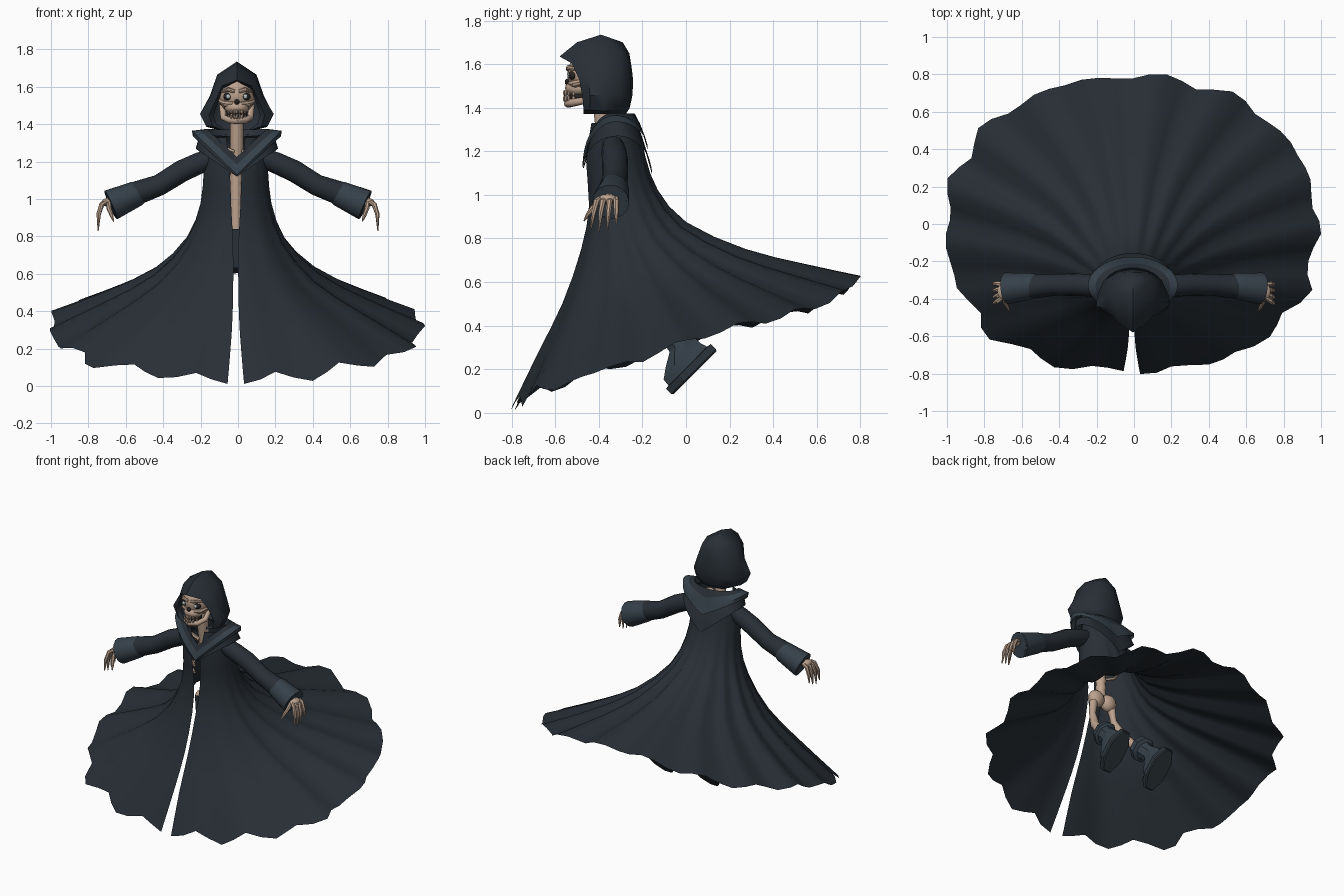
import bpy, bmesh, random
from math import sin, cos, pi, asin
from mathutils import Vector, Matrix

random.seed(4)

def mat(name, c):
    m = bpy.data.materials.new(name)
    m.diffuse_color = (*c, 1)
    return m

CLOTH = mat("dark_cloth", (.021, .028, .036))
TRIM = mat("slate_trim", (.036, .052, .068))
BONE = mat("bone", (.50, .36, .27))
DARK = mat("hollow", (.02, .016, .016))
EYE = mat("eye", (.45, .55, .55))
SOLE = mat("sole", (.025, .034, .042))

def finish(name, bm, m, angle=40):
    bmesh.ops.recalc_face_normals(bm, faces=bm.faces[:])
    me = bpy.data.meshes.new(name)
    bm.to_mesh(me)
    bm.free()
    ob = bpy.data.objects.new(name, me)
    bpy.context.collection.objects.link(ob)
    me.materials.append(m)
    bpy.ops.object.select_all(action='DESELECT')
    ob.select_set(True)
    bpy.context.view_layer.objects.active = ob
    bpy.ops.object.shade_smooth_by_angle(angle=angle * pi / 180)
    return ob

def loft(name, rings, m, closed=True, caps=False, angle=40):
    bm = bmesh.new()
    rows = [[bm.verts.new(p) for p in r] for r in rings]
    n = len(rows[0])
    for a, b in zip(rows, rows[1:]):
        for i in range(n if closed else n - 1):
            j = (i + 1) % n
            bm.faces.new((a[i], a[j], b[j], b[i]))
    if caps:
        bm.faces.new(rows[0])
        bm.faces.new(rows[-1])
    bmesh.ops.remove_doubles(bm, verts=bm.verts[:], dist=1e-4)
    return finish(name, bm, m, angle)

def tube(name, pts, radii, m, n=10, caps=True):
    pts = [Vector(p) for p in pts]
    rings = []
    for i, p in enumerate(pts):
        t = pts[min(i + 1, len(pts) - 1)] - pts[max(i - 1, 0)]
        q = t.to_track_quat('Z', 'Y')
        rings.append([p + q @ Vector((cos(2*pi*k/n), sin(2*pi*k/n), 0)) * radii[i] for k in range(n)])
    return loft(name, rings, m, caps=caps)

def ball(name, c, r, m, seg=16):
    bm = bmesh.new()
    bmesh.ops.create_uvsphere(bm, u_segments=seg, v_segments=seg // 2 + 2, radius=1,
                              matrix=Matrix.Translation(c) @ Matrix.Diagonal((*r, 1)))
    return finish(name, bm, m)

# Robe: tilted rings (front y,z / side x,z / back y,z / half gap), slit at front
RINGS = [(-.44, 1.33, .15, 1.33, -.22, 1.33, .05), (-.46, 1.15, .172, 1.15, -.185, 1.17, .032),
         (-.445, .95, .19, .97, -.13, 1.02, .024), (-.48, .75, .265, .775, 0, .87, .014),
         (-.565, .50, .44, .595, .27, .745, .014), (-.67, .28, .70, .455, .54, .675, .022),
         (-.80, .0, 1.01, .315, .81, .615, .045)]
COLS = 68
rows = []
for k, (yf, zf, sx, zs, yb, zb, gap) in enumerate(RINGS):
    g = asin(gap / sx)
    row = []
    for i in range(COLS + 1):
        a = g + (2*pi - 2*g) * i / COLS
        s, c = sin(a), cos(a)
        w = sin(2*a)**2 * (k / 6)**2
        r = 1 + .003 * k * sin(13 * a) + (.075 * w if c > 0 else .02 * w)
        droop = .055 * w if c < 0 else 0
        flutter = .004 * k * sin(17 * a + 1) if c < .7 else 0
        row.append(Vector((sx * s * r - .012, (yf + yb)/2 - (yb - yf)/2 * c * r,
                           zs - c*(zb - zf)/2 + c*c*((zf + zb)/2 - zs) - droop + flutter)))
    rows.append(row)
# Ragged hem, stronger at the front
for i in range(COLS + 1):
    c = cos(2*pi*i/COLS)
    j = (0, .13, .26, .12)[i % 4] + random.uniform(0, .08)
    j = .04 if i in (0, COLS) else j * (.85 if c > .3 else .4)
    rows[-1][i] = rows[-1][i].lerp(rows[-2][i], j)
# Rounded rows between the main rings
fine = []
for k in range(len(rows) - 1):
    q = [rows[max(k - 1, 0)], rows[k], rows[k + 1], rows[min(k + 2, len(rows) - 1)]]
    fine += [rows[k], [((b + c) * 9 - a - d) / 16 for a, b, c, d in zip(*q)]]
loft("robe", fine + [rows[-1]], CLOTH, closed=False, angle=60)

# Collar: dark cape with V points front and back, lighter band on top
def v_ring(rx, yf, yb, zs, zf, zb, n=36):
    out = []
    for i in range(n):
        s, c = sin(2*pi*i/n), cos(2*pi*i/n)
        out.append((rx*s - .006, (yf + yb)/2 - (yb - yf)/2*c, zs + ((zf if c > 0 else zb) - zs)*(1 - abs(s))))
    return out
loft("shoulder_cape", [v_ring(.15, -.425, -.255, 1.35, 1.21, 1.34),
                       v_ring(.20, -.455, -.205, 1.34, 1.165, 1.27),
                       v_ring(.22, -.47, -.155, 1.27, 1.12, 1.09)], CLOTH)
loft("collar_lining", [v_ring(.14, -.42, -.26, 1.34, 1.21, 1.33), v_ring(.16, -.44, -.235, 1.375, 1.225, 1.372),
                       v_ring(.20, -.457, -.21, 1.37, 1.185, 1.32)], CLOTH)
loft("collar_band", [v_ring(.20, -.457, -.21, 1.37, 1.185, 1.32),
                     v_ring(.24, -.475, -.18, 1.365, 1.13, 1.22),
                     v_ring(.235, -.47, -.175, 1.335, 1.12, 1.21)], TRIM)

# Hood: arches from the face opening to the back (half outline mirrored)
def arch(half):
    return [(-x - .006, y, z) for x, y, z in half[:0:-1]] + [(x - .006, y, z) for x, y, z in half]
HOOD = [
    [(0, -.54, 1.63), (.075, -.50, 1.59), (.10, -.46, 1.52), (.125, -.45, 1.45), (.11, -.45, 1.40), (.07, -.45, 1.375)],
    [(0, -.58, 1.635), (.08, -.525, 1.605), (.112, -.49, 1.53), (.15, -.475, 1.45), (.13, -.47, 1.39), (.08, -.47, 1.37)],
    [(0, -.50, 1.70), (.095, -.47, 1.65), (.14, -.45, 1.55), (.197, -.44, 1.455), (.165, -.44, 1.39), (.10, -.44, 1.37)],
    [(0, -.39, 1.735), (.105, -.38, 1.665), (.145, -.38, 1.55), (.19, -.38, 1.46), (.16, -.38, 1.385), (.10, -.38, 1.37)],
    [(0, -.29, 1.70), (.085, -.295, 1.65), (.125, -.30, 1.55), (.155, -.30, 1.46), (.13, -.30, 1.39), (.08, -.29, 1.37)],
    [(0, -.26, 1.65), (.045, -.26, 1.61), (.07, -.253, 1.54), (.08, -.253, 1.46), (.065, -.26, 1.40), (.035, -.275, 1.372)],
    [(0, -.26, 1.65), (0, -.25, 1.59), (0, -.243, 1.53), (0, -.245, 1.46), (0, -.258, 1.40), (0, -.275, 1.372)]]
loft("hood", [arch(h) for h in HOOD], CLOTH, closed=False, angle=45)

# Skull
ball("cranium", (-.006, -.43, 1.555), (.10, .115, .105), BONE, 20)
ball("upper_jaw", (-.006, -.49, 1.49), (.066, .065, .042), BONE)
ball("mouth_hollow", (-.006, -.49, 1.45), (.055, .055, .03), DARK)
ball("nose_hollow", (-.006, -.543, 1.518), (.014, .013, .016), DARK, 8)
tube("jaw", [(-.085, -.42, 1.50), (-.077, -.46, 1.435), (-.045, -.52, 1.422), (-.006, -.54, 1.42),
             (.04, -.52, 1.422), (.065, -.46, 1.435), (.073, -.42, 1.50)], [.016, .018, .018, .02, .018, .018, .016], BONE)
for s in (-1, 1):
    ball("eye_socket", (s*.046 - .006, -.518, 1.548), (.027, .022, .021), DARK)
    ball("eye", (s*.046 - .006, -.535, 1.548), (.012, .009, .012), EYE, 8)
    tube("cheekbone", [(s*.02 - .006, -.53, 1.508), (s*.06 - .006, -.51, 1.51), (s*.09 - .006, -.45, 1.525)], [.014, .018, .012], BONE, 8)
    tube("brow", [(s*.01 - .006, -.54, 1.575), (s*.045 - .006, -.54, 1.585), (s*.09 - .006, -.48, 1.572)], [.01, .012, .006], BONE, 8)
for i in range(-3, 4):
    y = -.556 + .0045 * i * i
    for z in (1.467, 1.441):
        ball("tooth", (i*.0145 - .006, y, z), (.008, .009, .014), BONE, 6)

# Spine, ribs, shoulder bones and pelvis
tube("neck", [(-.006, -.36, 1.16), (-.006, -.38, 1.30), (-.006, -.40, 1.47)], [.035, .036, .036], BONE)
tube("spine", [(-.01, -.345, .80 + i*.026) for i in range(15)], [.036, .030] * 7 + [.036], BONE)
for s in (-1, 1):
    tube("collarbone", [(s*.02, -.41, 1.25), (s*.09, -.41, 1.28), (s*.15, -.34, 1.27)], [.012]*3, BONE, 6)
    for i in range(4):
        z = 1.02 + i*.05
        tube("rib", [(s*.03, -.28, z + .03), (s*.12, -.28, z + .02), (s*.13, -.35, z), (s*.05, -.42, z - .01)], [.01]*4, BONE, 6)
    ball("pelvis", (s*.05, -.32, .79), (.06, .045, .06), BONE, 12)
loft("waist_cloth", [[(-.06, -.40, .84), (.05, -.40, .84)], [(-.035, -.415, .63), (.02, -.415, .63)]], CLOTH, closed=False)

for s in (-1, 1):
    # Sleeve, turned cuff and arm bone
    tube("sleeve", [(s*.12, -.335, 1.225), (s*.20, -.33, 1.195), (s*.30, -.325, 1.15), (s*.42, -.325, 1.075), (s*.56, -.335, 1.025)],
         [.05, .058, .06, .058, .066], CLOTH, 14, False)
    tube("cuff", [(s*.525, -.33, 1.037), (s*.54, -.33, 1.03), (s*.68, -.345, .968), (s*.682, -.345, .967), (s*.58, -.335, 1.01)],
         [.062, .069, .085, .073, .055], TRIM, 14, False)
    tube("forearm", [(s*.45, -.33, 1.065), (s*.70, -.355, .985)], [.02, .022], BONE, 8)
    ball("palm", (s*.70, -.36, .982), (.032, .045, .022), BONE, 10)
    # Clawed fingers and thumb
    for i, (yt, zt) in enumerate([(-.435, .845), (-.40, .83), (-.36, .84), (-.32, .865)]):
        y0 = -.395 + i*.025
        tube("finger", [(s*.705, y0, .985), (s*.728, y0*.6 + yt*.4, .972), (s*.745, y0*.3 + yt*.7, .92), (s*.748, yt, zt)],
             [.012, .014, .012, .003], BONE, 7)
    tube("thumb", [(s*.69, -.39, .98), (s*.69, -.42, .95), (s*.675, -.45, .91), (s*.665, -.468, .88)],
         [.013, .013, .01, .003], BONE, 7)
    # Leg bones trailing backwards
    tube("leg_bone", [(s*.07, -.32, .77), (s*.09, -.31, .66), (s*.12, -.25, .54), (s*.15, -.13, .40)], [.03, .022, .03, .026], BONE)
    # Boot built in a frame tilted back: u towards the toe, v up the shaft
    def boot_ring(u, v, ul, w, lean):
        o, n = [], 8
        for k in range(n):
            a = 2*pi*(k + .5)/n
            uu = u + ul*cos(a)*1.07
            o.append((s*(.18 - lean) + w*sin(a)*1.07, .02 - .707*uu - .707*v, .205 - .707*uu + .707*v))
        return o
    loft("boot", [boot_ring(*r) for r in [(0, 0, .13, .058, 0), (.005, .05, .12, .056, 0), (-.02, .085, .095, .052, 0),
         (-.045, .12, .06, .048, 0), (-.045, .17, .052, .044, .01), (-.045, .20, .058, .052, .015), (-.045, .21, .08, .07, .02),
         (-.045, .26, .072, .062, .025)]], TRIM, caps=True, angle=25)
    loft("boot_sole", [boot_ring(*r) for r in [(0, -.03, .14, .064, 0), (0, -.022, .147, .07, 0),
         (0, .012, .147, .07, 0), (0, .015, .13, .055, 0)]], SOLE, caps=True, angle=25)
